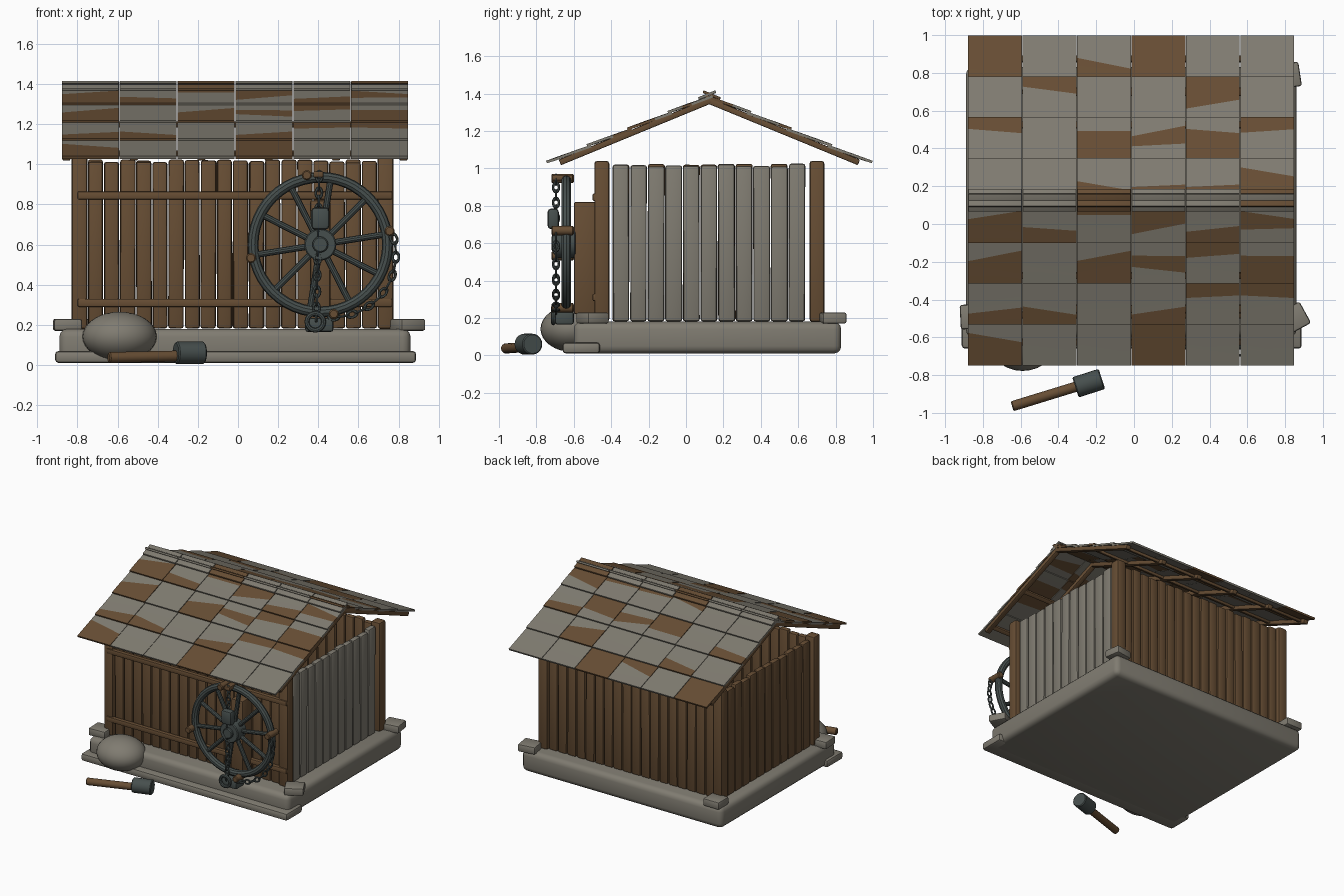
import bpy, bmesh, math, random
from mathutils import Matrix, Vector, Euler

random.seed(4)
default = bpy.data.objects.get("Cube")
if default:
    bpy.data.objects.remove(default, do_unlink=True)


def material(name, rgb):
    m = bpy.data.materials.new(name)
    m.use_nodes = True
    m.diffuse_color = (*rgb, 1)
    m.node_tree.nodes["Principled BSDF"].inputs["Base Color"].default_value = (*rgb, 1)
    return m


STONE = material("weathered grey", (0.215, 0.2, 0.165))
WOOD = material("brown wood", (0.135, 0.075, 0.034))
IRON = material("dark iron", (0.062, 0.078, 0.075))
made = []


def finish(name, bm, *mats):
    bmesh.ops.recalc_face_normals(bm, faces=bm.faces)
    mesh = bpy.data.meshes.new(name)
    bm.to_mesh(mesh)
    bm.free()
    for m in mats:
        mesh.materials.append(m)
    ob = bpy.data.objects.new(name, mesh)
    bpy.context.collection.objects.link(ob)
    made.append(ob)
    return ob


def box(name, centre, size, mat, bevel=0.01, rot=(0, 0, 0), segments=2):
    bm = bmesh.new()
    bmesh.ops.create_cube(bm, size=1, matrix=Matrix.Diagonal((*size, 1)))
    bmesh.ops.bevel(bm, geom=bm.edges[:], offset=bevel, segments=segments,
                    profile=0.5, affect='EDGES')
    bm.transform(Matrix.Translation(centre) @ Euler(rot).to_matrix().to_4x4())
    return finish(name, bm, mat)


def rod(name, a, b, radius, mat, sides=16, bevel=0.006):
    a, b = Vector(a), Vector(b)
    bm = bmesh.new()
    bmesh.ops.create_cone(bm, cap_ends=True, segments=sides, radius1=radius,
                          radius2=radius, depth=(b - a).length)
    rims = [e for e in bm.edges if abs(e.verts[0].co.z - e.verts[1].co.z) < 0.001]
    bmesh.ops.bevel(bm, geom=rims, offset=bevel, segments=1, affect='EDGES')
    turn = (b - a).to_track_quat('Z', 'Y').to_matrix().to_4x4()
    bm.transform(Matrix.Translation((a + b) / 2) @ turn)
    return finish(name, bm, mat)


def ring(name, matrix, major, minor, mat, around=16, sides=8, stretch=1):
    bm = bmesh.new()
    grid = []
    for i in range(around):
        a = math.tau * i / around
        row = []
        for j in range(sides):
            b = math.tau * j / sides
            r = major + minor * math.cos(b)
            row.append(bm.verts.new((r * math.cos(a) * stretch, r * math.sin(a),
                                     minor * math.sin(b))))
        grid.append(row)
    for i in range(around):
        for j in range(sides):
            k, l = (i + 1) % around, (j + 1) % sides
            bm.faces.new((grid[i][j], grid[k][j], grid[k][l], grid[i][l]))
    bm.transform(matrix)
    return finish(name, bm, mat)


# Stone foundation, front step, corner stones and boulder
box("foundation", (-0.015, 0.115, 0.095), (1.75, 1.43, 0.17), STONE, 0.04, segments=3)
box("front_step", (-0.012, -0.56, 0.04), (1.8, 0.2, 0.06), STONE, 0.018)
for label, x, y, turn in (("front_left", 0.845, -0.5, 0.5), ("front_right", -0.85, -0.49, 0.05),
                          ("back_left", 0.81, 0.785, 0.15), ("back_right", -0.81, 0.785, 0)):
    box(label + "_corner_stone", (x, y, 0.2), (0.14, 0.13, 0.06), STONE, 0.012, (0, 0, turn))
boulder = bmesh.new()
bmesh.ops.create_uvsphere(boulder, u_segments=28, v_segments=16, radius=1)
boulder.transform(Matrix.Translation((-0.59, -0.61, 0.142)) @ Matrix.Diagonal((0.185, 0.168, 0.123, 1)))
finish("boulder", boulder, STONE)

# Corner posts
LEFT, RIGHT, FRONT, BACK = 0.735, -0.79, -0.45, 0.7
for x in (LEFT, RIGHT):
    for y in (FRONT, BACK):
        box("corner_post", (x, y, 0.61), (0.08, 0.08, 0.86), WOOD, 0.015)


# Plank walls
def plank_wall(name, start, end, count, mat):
    start, end = Vector(start), Vector(end)
    along = end - start
    pitch = along.length / count
    heading = math.atan2(along.y, along.x)
    for i in range(count):
        p = start + along * (i + 0.5) / count
        height = 0.835 + random.uniform(-0.008, 0.008)
        box(name, (p.x, p.y, 0.182 + height / 2),
            (pitch * random.uniform(0.9, 0.97), 0.045, height), mat, 0.012,
            (0, random.uniform(-0.004, 0.004), heading))


plank_wall("front_wall_plank", (RIGHT + 0.04, FRONT), (LEFT - 0.04, FRONT), 18, WOOD)
plank_wall("back_wall_plank", (RIGHT + 0.04, BACK), (LEFT - 0.04, BACK), 18, WOOD)
plank_wall("left_wall_plank", (LEFT, -0.395), (LEFT, 0.64), 11, STONE)
plank_wall("right_wall_plank", (RIGHT, -0.395), (RIGHT, 0.64), 11, WOOD)
for z in (0.31, 0.845):
    box("front_rail", (-0.015, -0.482, z), (1.57, 0.035, 0.04), WOOD, 0.008)

# Roof: overlapping shingles, each cut in three strips (g grey, b brown), eave to ridge
PITCH = math.atan2(0.355, 0.865)
LENGTH = math.hypot(0.355, 0.865)
X0, X1 = -0.88, 0.85
WIDTH = (X1 - X0) / 6
PATTERNS = {
    "front": ("bbgbggbbgbbg", "gggbgggggbgg", "ggggggbbgggb",
              "bbbbgggbggbb", "gggggbggbbgg", "gggggbbbggbg"),
    "back": ("bbbgggbggggg", "gggbgggggggg", "ggbggggbbggb",
             "bbbggggbgggb", "gggbbggbbggb", "ggggggbgggbb"),
}


def roof_point(side, x, s, n):
    y = -0.865 + s * math.cos(PITCH) - n * math.sin(PITCH)
    z = 1.02 + s * math.sin(PITCH) + n * math.cos(PITCH)
    return Vector((x, 0.125 + side * y, z))


def shingle(bm, side, x, s, codes):
    step = LENGTH / 12
    rings = []
    for k in range(4):
        skew = random.uniform(-0.4, 0.4) * step if k in (1, 2) else 0
        up = k * step + (0.02 if k == 3 else 0)
        lift = 0.022 - 0.004 * k
        rings.append([bm.verts.new(roof_point(side, x + dx, s + up + sk, lift + n))
                      for dx, sk, n in ((0.002, skew, -0.014), (WIDTH - 0.002, -skew, -0.014),
                                        (WIDTH - 0.002, -skew, 0), (0.002, skew, 0))])
    for k in range(3):
        for j in range(4):
            m = (j + 1) % 4
            f = bm.faces.new((rings[k][j], rings[k][m], rings[k + 1][m], rings[k + 1][j]))
            f.material_index = int(codes[k] == "b")
    for end, code in ((0, codes[0]), (3, codes[2])):
        bm.faces.new(rings[end]).material_index = int(code == "b")


for label, side in (("front", 1), ("back", -1)):
    roof = bmesh.new()
    for col, codes in enumerate(PATTERNS[label]):
        for row in range(4):
            shingle(roof, side, X0 + col * WIDTH, row * LENGTH / 4, codes[row * 3:row * 3 + 3])
    finish(label + "_roof_shingles", roof, STONE, WOOD)
    # Rafters, purlins and ridge caps
    for i in range(6):
        x = X0 + 0.025 + i * (X1 - X0 - 0.05) / 5
        mid = roof_point(side, x, LENGTH / 2 + 0.035, -0.014)
        box("rafter", mid, (0.04, LENGTH - 0.06, 0.032), WOOD, 0.006, (side * PITCH, 0, 0))
    for s in (0.12, 0.5):
        mid = roof_point(side, (X0 + X1) / 2, s, -0.012)
        box("purlin", mid, (X1 - X0 - 0.02, 0.035, 0.022), WOOD, 0.005, (side * PITCH, 0, 0))
    for col in range(6):
        mid = roof_point(side, X0 + (col + 0.5) * WIDTH, LENGTH - 0.005, 0.02)
        brown = col == 2 or (side < 0 and col == 5)
        box("ridge_cap", mid, (WIDTH - 0.004, 0.1, 0.015), WOOD if brown else STONE,
            0.004, (side * PITCH, 0, 0))

# Spoked wheel on a timber mount
CX, CY, CZ = 0.41, -0.64, 0.6
FACING = Matrix.Rotation(math.pi / 2, 4, 'X')


def on_wheel(radius, degrees, y=CY):
    a = math.radians(degrees)
    return Vector((CX + radius * math.cos(a), y, CZ + radius * math.sin(a)))


box("wheel_mount", (CX, -0.54, 0.52), (0.1, 0.12, 0.6), WOOD, 0.01)
ring("wheel_rim", Matrix.Translation((CX, CY, CZ)) @ FACING, 0.335, 0.027, IRON, 48, 10)
rod("wheel_hub", (CX, -0.7, CZ), (CX, -0.59, CZ), 0.08, IRON, 24)
rod("hub_cap", (CX, -0.72, CZ), (CX, -0.69, CZ), 0.04, IRON)
for i in range(10):
    rod("spoke", on_wheel(0.06, 9 + i * 36), on_wheel(0.33, 9 + i * 36), 0.016, IRON, 10, 0.002)
for i in range(4):
    rod("wheel_peg", on_wheel(0.352, 11 + i * 90, -0.72), on_wheel(0.352, 11 + i * 90, -0.6),
        0.025, WOOD, 12)


# Chains, weight and anchor
def chain(name, points):
    for i, (p, q) in enumerate(zip(points, points[1:])):
        turn = (q - p).to_track_quat('X', 'Y').to_matrix().to_4x4()
        spin = Matrix.Rotation(math.pi / 2 * (i % 2), 4, 'X')
        ring(name, Matrix.Translation((p + q) / 2) @ turn @ spin, 0.016, 0.0065, IRON,
             12, 6, 1.5)


chain("hanging_chain", [Vector((0.405 - 0.015 * i / 18, -0.695, 0.96 - i * 0.041)) for i in range(19)])
chain("rim_chain", [on_wheel(0.365 + 0.03 * math.sin(math.pi * i / 13), 8 - i * 7, -0.695)
                    for i in range(14)])
box("chain_weight", (CX, -0.71, 0.73), (0.09, 0.06, 0.11), IRON, 0.018)
box("chain_top_bracket", (0.4, -0.66, 0.95), (0.05, 0.11, 0.03), WOOD, 0.006)
box("chain_anchor", (0.405, -0.65, 0.2), (0.14, 0.1, 0.07), IRON, 0.012)
ring("anchor_shackle", Matrix.Translation((0.385, -0.71, 0.215)) @ FACING, 0.042, 0.012, IRON)

# Mallet on the ground
rod("mallet_handle", (-0.645, -0.965, 0.037), (-0.28, -0.853, 0.045), 0.027, WOOD)
rod("mallet_head", (-0.31, -0.865, 0.06), (-0.17, -0.82, 0.06), 0.056, IRON, 20)

# Shading
bpy.ops.object.select_all(action='DESELECT')
for ob in made:
    ob.select_set(True)
bpy.context.view_layer.objects.active = made[0]
bpy.ops.object.shade_smooth_by_angle(angle=math.radians(35))
